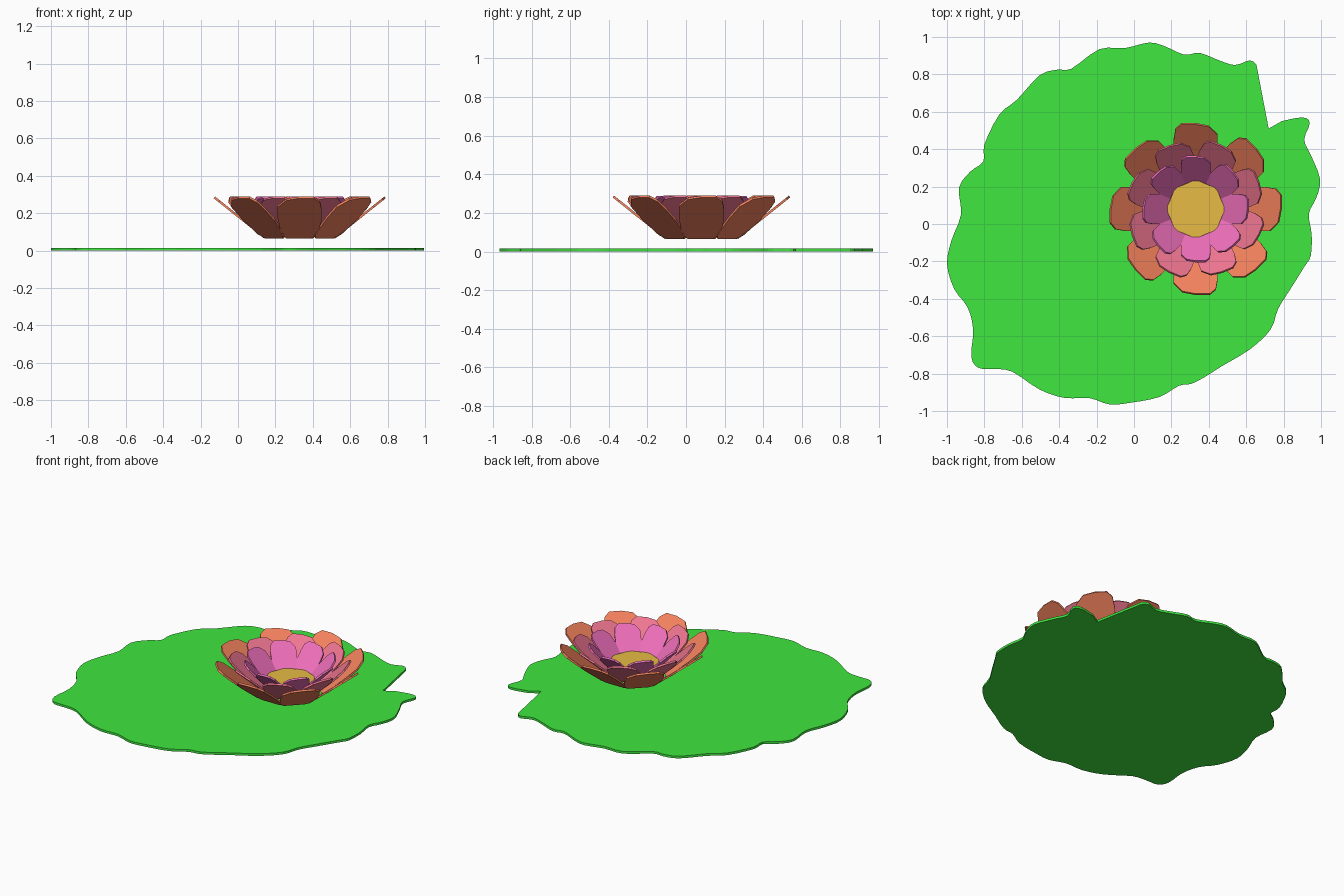
import bpy
import bmesh
import math
from mathutils import Vector, Matrix

if "Cube" in bpy.data.objects:
    bpy.data.objects.remove(bpy.data.objects["Cube"])


def material(name, rgb):
    m = bpy.data.materials.new(name)
    m.diffuse_color = (*rgb, 1)
    m.use_nodes = True
    m.node_tree.nodes["Principled BSDF"].inputs["Base Color"].default_value = m.diffuse_color
    return m


def slab(name, outline, thickness, mat, matrix=Matrix()):
    """Flat outline extruded upwards in its own plane, then placed."""
    bm = bmesh.new()
    face = bm.faces.new([bm.verts.new((x, y, 0)) for x, y in outline])
    ext = bmesh.ops.extrude_face_region(bm, geom=[face])
    top = [v for v in ext["geom"] if isinstance(v, bmesh.types.BMVert)]
    bmesh.ops.translate(bm, verts=top, vec=(0, 0, thickness))
    bmesh.ops.recalc_face_normals(bm, faces=bm.faces[:])
    bm.transform(matrix)
    me = bpy.data.meshes.new(name)
    bm.to_mesh(me)
    bm.free()
    me.materials.append(mat)
    ob = bpy.data.objects.new(name, me)
    bpy.context.collection.objects.link(ob)
    return ob


def smooth_path(pts, steps=3):
    """Catmull-Rom through an open list of points."""
    p = [Vector(q) for q in pts]
    p = [p[0]] + p + [p[-1]]
    out = []
    for a, b, c, d in zip(p, p[1:], p[2:], p[3:]):
        for i in range(steps):
            t = i / steps
            out.append(0.5 * (2 * b + (c - a) * t + (2 * a - 5 * b + 4 * c - d) * t * t
                              + (3 * b - a - 3 * c + d) * t ** 3))
    return out + [p[-1]]


# Lily pad: wavy edge from one side of the notch round to the other
edge = [(.79, .55), (.90, .57), (.94, .54), (.91, .45), (.945, .37), (.995, .24),
        (.975, .14), (.935, .055), (.95, -.055), (.945, -.17), (.91, -.23), (.835, -.35),
        (.77, -.455), (.73, -.565), (.62, -.67), (.47, -.76), (.375, -.82), (.305, -.855),
        (.24, -.865), (.135, -.925), (-.015, -.955), (-.13, -.965), (-.24, -.93),
        (-.37, -.93), (-.505, -.885), (-.65, -.79), (-.745, -.775), (-.83, -.77),
        (-.87, -.71), (-.86, -.565), (-.89, -.445), (-.96, -.35), (-1, -.215),
        (-.975, -.085), (-.925, .05), (-.935, .195), (-.875, .28), (-.805, .335),
        (-.80, .425), (-.72, .585), (-.625, .665), (-.505, .795), (-.41, .825),
        (-.335, .83), (-.185, .935), (-.05, .94), (.08, .97), (.165, .95), (.27, .905),
        (.35, .915), (.455, .875), (.54, .85), (.62, .875), (.655, .85)]
slab("lily_pad", [(.72, .51)] + smooth_path(edge), .015,
     material("leaf_green", (.05, .8, .05)))

# Petal outline: (fraction of length, half widths), tip skewed to one side
petal = [(0, -.3), (.1, -.42), (.5, -.5), (.78, -.5), (.95, -.3), (1, .0),
         (1, .32), (.9, .46), (.7, .5), (.45, .5), (.1, .4), (0, .25)]
centre = Vector((.33, .08, 0))

# Three rings: name, colour, base radius, base z, tip radius, tip z, width, offset angle
rings = [("outer_petal", (.9, .22, .11), .19, .065, .46, .28, .235, 0),
         ("middle_petal", (.86, .18, .28), .155, .085, .37, .28, .20, 22.5),
         ("inner_petal", (.87, .16, .5), .12, .105, .285, .28, .16, 0)]
for name, rgb, r0, z0, r1, z1, width, offset in rings:
    mat = material(name + "_colour", rgb)
    length = math.hypot(r1 - r0, z1 - z0)
    tilt = math.atan2(z1 - z0, r1 - r0)
    outline = [(u * length, w * width) for u, w in petal]
    for k in range(8):
        place = (Matrix.Translation(centre)
                 @ Matrix.Rotation(math.radians(offset + 45 * k), 4, 'Z')
                 @ Matrix.Translation((r0, 0, z0))
                 @ Matrix.Rotation(-tilt, 4, 'Y'))
        slab(f"{name}_{k + 1}", outline, .012, mat, place)

# Octagonal flower centre
octagon = [(.157 * math.cos(math.tau * i / 8), .157 * math.sin(math.tau * i / 8))
           for i in range(8)]
slab("flower_centre", octagon, .012, material("centre_yellow", (.8, .5, .06)),
     Matrix.Translation(centre + Vector((0, 0, .143))))
